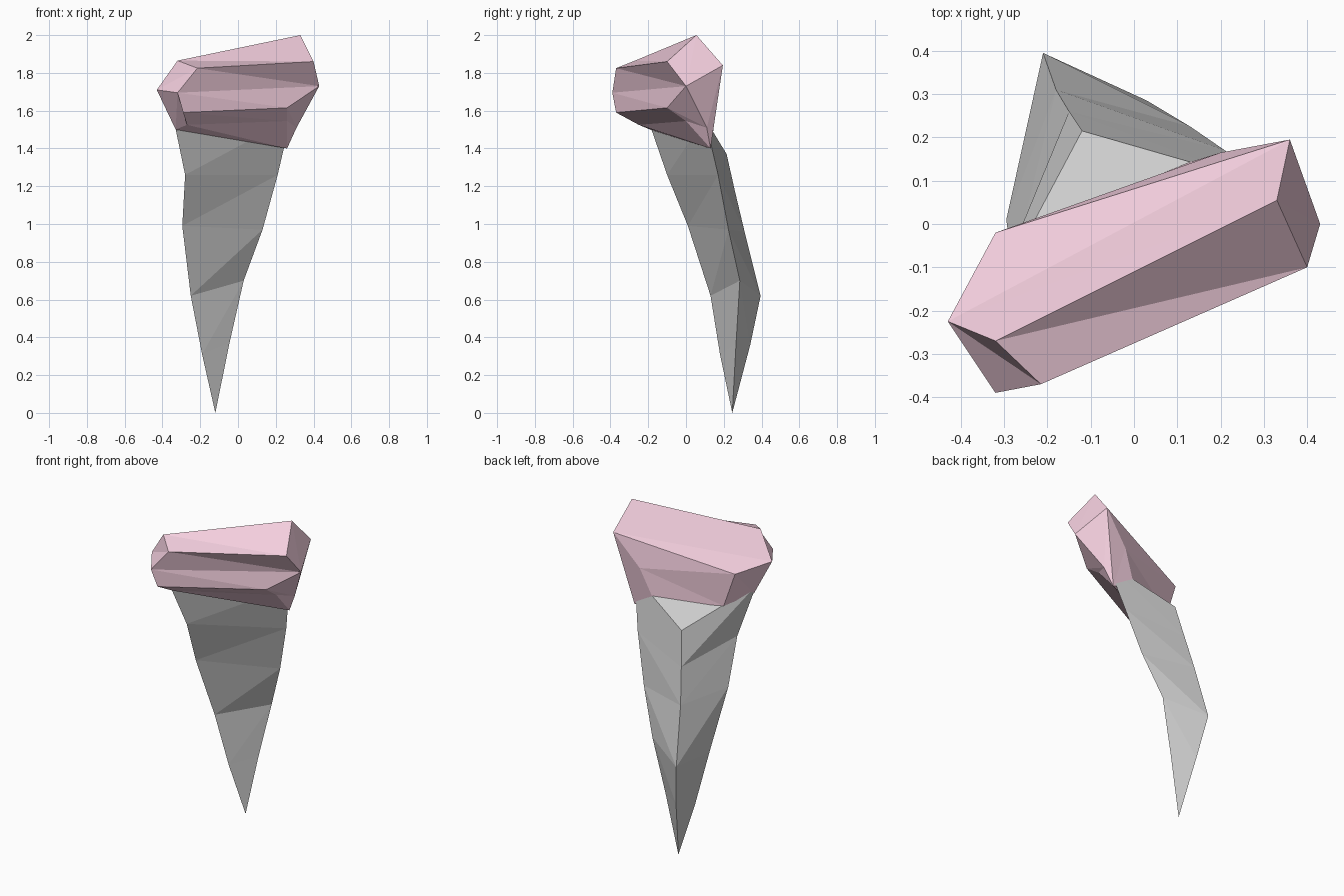
import bpy, bmesh

if "Cube" in bpy.data.objects:
    bpy.data.objects.remove(bpy.data.objects["Cube"])


def build(name, verts, faces, color=None):
    bm = bmesh.new()
    vs = [bm.verts.new(v) for v in verts]
    for f in faces:
        bm.faces.new([vs[i] for i in f])
    bmesh.ops.recalc_face_normals(bm, faces=bm.faces)
    mesh = bpy.data.meshes.new(name)
    bm.to_mesh(mesh)
    bm.free()
    obj = bpy.data.objects.new(name, mesh)
    bpy.context.collection.objects.link(obj)
    if color:
        mat = bpy.data.materials.new(name + "_color")
        mat.diffuse_color = (*color, 1)
        mat.use_nodes = True
        mat.node_tree.nodes["Principled BSDF"].inputs["Base Color"].default_value = mat.diffuse_color
        mesh.materials.append(mat)
    return obj


# Tooth: three-sided sections (left, right, back ridge) from tip to top
tip = (-.12, .245, 0)
rings = [
    [(-.19, .18, .31), (-.045, .265, .37), (-.17, .34, .36)],
    [(-.25, .13, .62), (.03, .285, .70), (-.21, .395, .62)],
    [(-.295, .01, .99), (.13, .225, .97), (-.18, .31, .96)],
    [(-.28, -.10, 1.26), (.21, .17, 1.26), (-.15, .26, 1.17)],
    [(-.34, -.20, 1.55), (.28, .10, 1.56), (-.12, .215, 1.37)],
]
verts = [tip] + [p for r in rings for p in r]
faces = [(0, 1 + j, 1 + (j + 1) % 3) for j in range(3)]
for i in range(len(rings) - 1):
    for j in range(3):
        a, b = 1 + 3 * i + j, 1 + 3 * i + (j + 1) % 3
        c, d = b + 3, a + 3
        faces += [(a, b, d), (b, c, d)] if j == 1 else [(a, b, c), (a, c, d)]
top = 1 + 3 * (len(rings) - 1)
faces.append((top, top + 1, top + 2))
build("tooth", verts, faces)

# Gum: left and right end profiles joined by long facets
left = [(-.32, -.27, 1.865), (-.215, -.37, 1.825), (-.32, -.39, 1.695),
        (-.29, -.37, 1.59), (-.27, -.25, 1.525), (-.33, -.19, 1.50),
        (-.25, -.01, 1.47), (-.32, -.02, 1.68), (-.43, -.225, 1.71)]
right = [(.33, .055, 2.0), (.40, -.10, 1.86), (.43, 0, 1.73),
         (.26, -.10, 1.615), (.26, 0, 1.545), (.26, .13, 1.40),
         (.12, .14, 1.46), (.20, .165, 1.65), (.36, .195, 1.84)]
n = len(left)
corner = 2 * n
faces = []
for i in range(n):
    k = (i + 1) % n
    faces += [(i, n + i, n + k), (i, n + k, k)]
# left end facets
faces += [(0, 1, 8), (1, 2, 8), (2, 5, 8), (2, 3, 4), (2, 4, 5),
          (5, 6, 7), (5, 7, 8)]
# right end facets, with one extra corner under the widest point
faces += [tuple(n + i for i in f) for f in
          [(0, 1, 2), (0, 2, 8), (2, 3, n), (3, 4, n), (4, 5, n),
           (2, n, 8), (n, 5, 8), (5, 7, 8), (5, 6, 7)]]
build("gum", left + right + [(.31, .11, 1.51)], faces, (.9, .62, .73))
